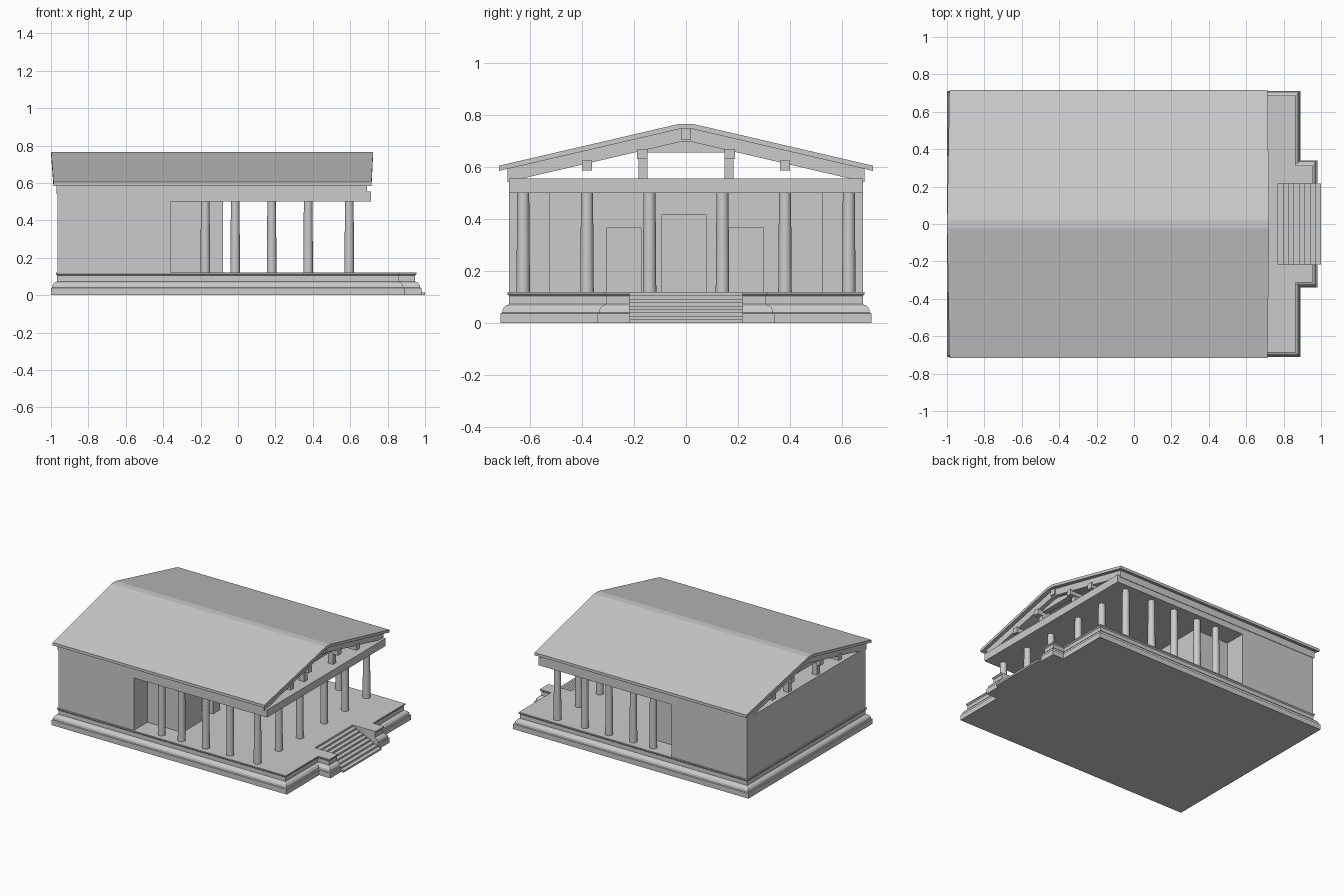
import bpy, bmesh

cube = bpy.data.objects.get("Cube")
if cube:
    bpy.data.objects.remove(cube, do_unlink=True)

stone = bpy.data.materials.new("pale_grey_stone")
stone.use_nodes = True
COLOUR = (0.6, 0.6, 0.6, 1)
stone.diffuse_color = COLOUR
stone.node_tree.nodes["Principled BSDF"].inputs["Base Color"].default_value = COLOUR


def finish(name, bm):
    bmesh.ops.recalc_face_normals(bm, faces=bm.faces)
    mesh = bpy.data.meshes.new(name)
    bm.to_mesh(mesh)
    bm.free()
    mesh.materials.append(stone)
    obj = bpy.data.objects.new(name, mesh)
    bpy.context.collection.objects.link(obj)
    return obj


def loft(name, rings):
    """Join matching rings of points and cap both ends."""
    bm = bmesh.new()
    loops = [[bm.verts.new(p) for p in ring] for ring in rings]
    for a, b in zip(loops, loops[1:]):
        for i in range(len(a)):
            j = (i + 1) % len(a)
            bm.faces.new((a[i], a[j], b[j], b[i]))
    bm.faces.new(loops[0])
    bm.faces.new(loops[-1])
    return finish(name, bm)


def along_x(name, profile, x0, x1):
    return loft(name, [[(x, y, z) for y, z in profile] for x in (x0, x1)])


def box(name, x0, x1, y0, y1, z0, z1):
    return along_x(name, [(y0, z0), (y1, z0), (y1, z1), (y0, z1)], x0, x1)


def mirrored(half):
    """Complete a symmetric outline from its +y half."""
    return half + [(a, -b) for a, b in reversed(half)]


# Moulded podium with a projecting porch and a slot for the stairs
FLOOR, STAIR_X, STAIR_Y = 0.12, 0.77, 0.217


def podium_ring(d, z):
    half = [(STAIR_X, STAIR_Y), (0.98 - d, STAIR_Y), (0.98 - d, 0.34 - d),
            (0.89 - d, 0.34 - d), (0.89 - d, 0.712 - d), (-1 + d, 0.712 - d)]
    return [(x, y, z) for x, y in mirrored(half)]


moulding = [(0, 0), (0, 0.037), (0.006, 0.04), (0.009, 0.055), (0.018, 0.066),
            (0.027, 0.07), (0.033, 0.074), (0.033, 0.105), (0.026, 0.112), (0.026, FLOOR)]
loft("podium", [podium_ring(d, z) for d, z in moulding])

# Stairs
STEPS = 8
tread = (1 - STAIR_X) / STEPS
outline = [(STAIR_X, 0)]
for i in range(STEPS):
    top = FLOOR * (STEPS - i) / (STEPS + 1)
    outline += [(STAIR_X + i * tread, top), (STAIR_X + (i + 1) * tread, top)]
outline.append((1, 0))
loft("stairs", [[(x, y, z) for x, z in outline] for y in (-STAIR_Y, STAIR_Y)])

# Enclosed rear hall and the inner chamber in front of it
box("rear_hall", -0.965, -0.36, -0.68, 0.68, FLOOR, 0.555)
box("chamber", -0.36, -0.2, -0.525, 0.525, FLOOR, 0.5)
facade = [(0.525, 0.5), (0.525, FLOOR)]
for centre, half, top in ((0.23, 0.067, 0.365), (-0.008, 0.086, 0.415), (-0.238, 0.067, 0.365)):
    facade += [(centre + half, FLOOR), (centre + half, top),
               (centre - half, top), (centre - half, FLOOR)]
facade += [(-0.525, FLOOR), (-0.525, 0.5)]
along_x("chamber_doorways", facade, -0.2, -0.08)

# Entablature and ceiling
box("entablature", -0.36, 0.71, -0.68, 0.68, 0.5, 0.555)

# Colonnade
spots = [(0.595, s * y) for y in (0.14, 0.38) for s in (-1, 1)]
spots += [(x, s * 0.625) for x in (-0.175, -0.015, 0.18, 0.375, 0.595) for s in (-1, 1)]
for n, (x, y) in enumerate(spots):
    bpy.ops.mesh.primitive_cone_add(vertices=20, radius1=0.026, radius2=0.023,
                                    depth=0.38, location=(x, y, FLOOR + 0.19))
    column = bpy.context.object
    column.name = f"column_{n + 1}"
    column.data.materials.append(stone)
    bpy.ops.object.shade_smooth_by_angle()


# Roof: a thin covering over a thicker inset bed
def roof_z(y):
    return 0.605 + 0.232 * (0.715 - y)


def roof_layer(name, eave, upper, lower, x0, x1):
    ridge = 0.025
    top = [(-eave, roof_z(eave) - upper), (-ridge, roof_z(ridge) - upper),
           (ridge, roof_z(ridge) - upper), (eave, roof_z(eave) - upper)]
    under = [(y, z - lower + upper) for y, z in reversed(top)]
    return along_x(name, top + under, x0, x1)


covering = roof_layer("roof_covering", 0.717, 0, 0.02, -0.987, 0.714)
for v in covering.data.vertices:
    if abs(v.co.y) < 0.1:
        v.co.x += 0.008 if v.co.x > 0 else -0.012
roof_layer("roof_bed", 0.685, 0.02, 0.07, -0.97, 0.69)

# Roof timbers running the full length
box("ridge_beam", -0.968, 0.7, -0.02, 0.02, 0.705, 0.75)
for side, s in (("left", 1), ("right", -1)):
    for label, y, z0, z1 in (("lower", 0.38, 0.585, 0.625), ("upper", 0.168, 0.63, 0.668)):
        box(f"{label}_purlin_{side}", -0.975, 0.7, s * y - 0.02, s * y + 0.02, z0, z1)

# Trusses: posts and tie at each gable and between
for n, x in enumerate((-0.93, -0.36, 0.1, 0.64)):
    box(f"truss_tie_{n + 1}", x - 0.02, x + 0.02, -0.18, 0.18, 0.655, 0.698)
    for side, s in (("left", 1), ("right", -1)):
        box(f"truss_post_{side}_{n + 1}", x - 0.02, x + 0.02,
            s * 0.165 - 0.018, s * 0.165 + 0.018, 0.555, 0.64)
